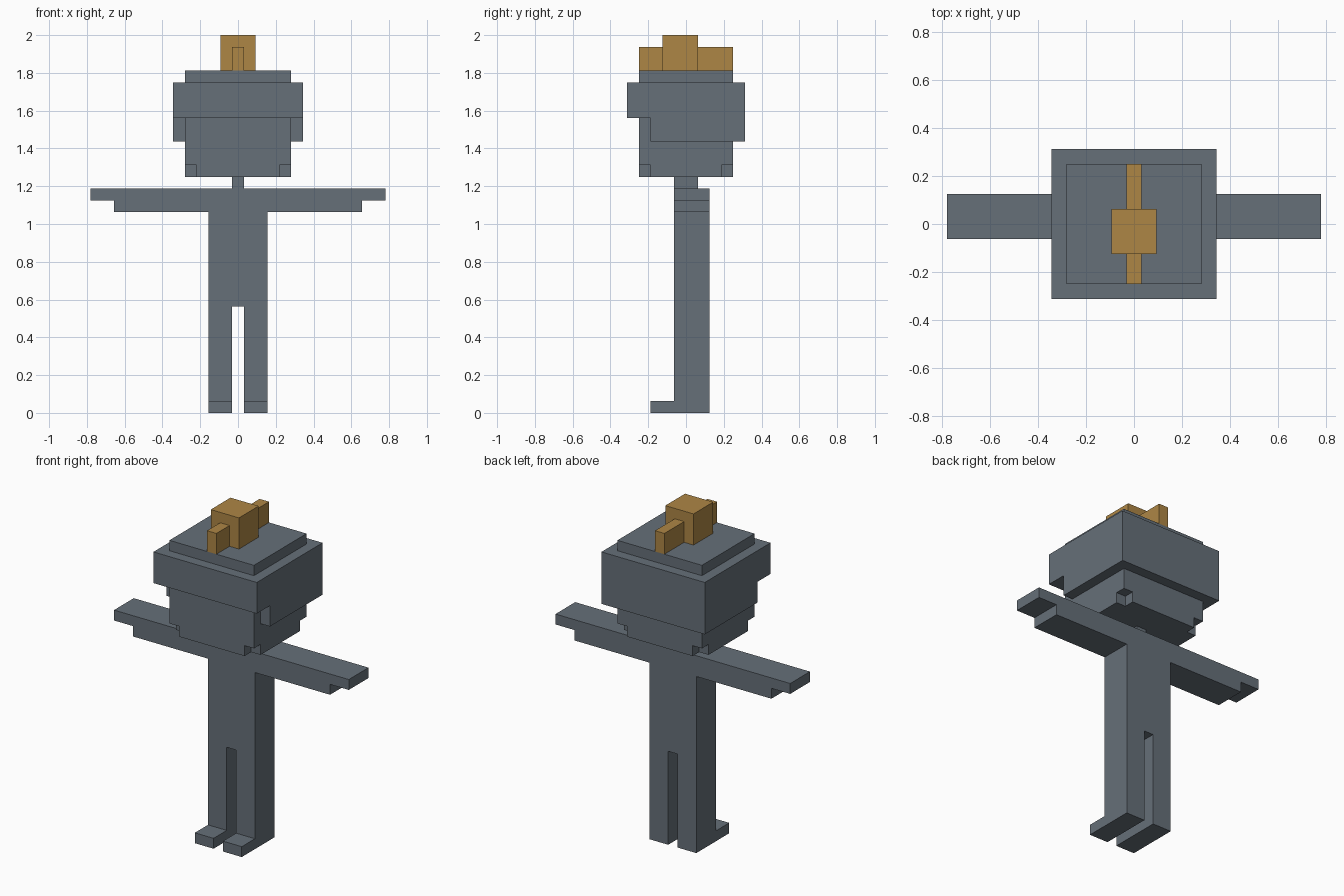
import bpy
import bmesh
from mathutils import Vector

U = 1 / 16  # one block of the grid

if "Cube" in bpy.data.objects:
    bpy.data.objects.remove(bpy.data.objects["Cube"], do_unlink=True)


def material(name, rgb):
    mat = bpy.data.materials.new(name)
    mat.use_nodes = True
    mat.diffuse_color = (*rgb, 1)
    mat.node_tree.nodes["Principled BSDF"].inputs["Base Color"].default_value = (*rgb, 1)
    return mat


slate = material("slate_grey", (0.133, 0.16, 0.19))
gold = material("dull_gold", (0.42, 0.24, 0.06))


def prism(name, outline, axis, low, high, mat):
    """Extrude a closed outline along an axis, all measured in blocks."""
    place = {"x": lambda a, b: (low, a, b),
             "y": lambda a, b: (a, low, b),
             "z": lambda a, b: (a, b, low)}[axis]
    step = Vector([(high - low) * U * (axis == c) for c in "xyz"])
    bm = bmesh.new()
    face = bm.faces.new([bm.verts.new(Vector(place(a, b)) * U) for a, b in outline])
    new = bmesh.ops.extrude_face_region(bm, geom=[face], use_keep_orig=True)["geom"]
    bmesh.ops.translate(bm, vec=step, verts=[v for v in new if isinstance(v, bmesh.types.BMVert)])
    bmesh.ops.recalc_face_normals(bm, faces=bm.faces)
    mesh = bpy.data.meshes.new(name)
    bm.to_mesh(mesh)
    bm.free()
    mesh.materials.append(mat)
    obj = bpy.data.objects.new(name, mesh)
    bpy.context.collection.objects.link(obj)
    return obj


def box(name, x, y, z, mat):
    outline = [(x[0], y[0]), (x[1], y[0]), (x[1], y[1]), (x[0], y[1])]
    return prism(name, outline, "z", *z, mat)


# Torso, outstretched arms and legs share one symmetric front outline
half = [(0.5, 9), (0.5, 0), (2.5, 0), (2.5, 17), (10.5, 17),
        (10.5, 18), (12.5, 18), (12.5, 19)]
prism("body", half + [(-x, z) for x, z in reversed(half)], "y", -1, 2, slate)

# Feet
for side, x in (("left", (0.5, 2.5)), ("right", (-2.5, -0.5))):
    box(side + "_foot", x, (-3, -1), (0, 1), slate)

# Neck and head; the jaw has its four corners cut away
box("neck", (-0.5, 0.5), (-1, 1), (19, 20), slate)
quarter = [(4.5, 3), (3.5, 3), (3.5, 4)]
jaw = quarter + [(-x, y) for x, y in reversed(quarter)]
jaw += [(-x, -y) for x, y in quarter] + [(x, -y) for x, y in reversed(quarter)]
prism("jaw", jaw, "z", 20, 21, slate)
box("head", (-4.5, 4.5), (-4, 4), (21, 25), slate)

# Helmet: peak over the face, deeper at the sides and back, with a raised crown
shell = [(-5, 25), (-3, 25), (-3, 23), (5, 23), (5, 28), (-5, 28)]
prism("helmet", shell, "x", -5.5, 5.5, slate)
box("helmet_crown", (-4.5, 4.5), (-4, 4), (28, 29), slate)

# Gold crest
box("crest_block", (-1.5, 1.5), (-2, 1), (29, 32), gold)
box("front_crest_fin", (-0.5, 0.5), (-4, -2), (29, 31), gold)
box("rear_crest_fin", (-0.5, 0.5), (1, 4), (29, 31), gold)
